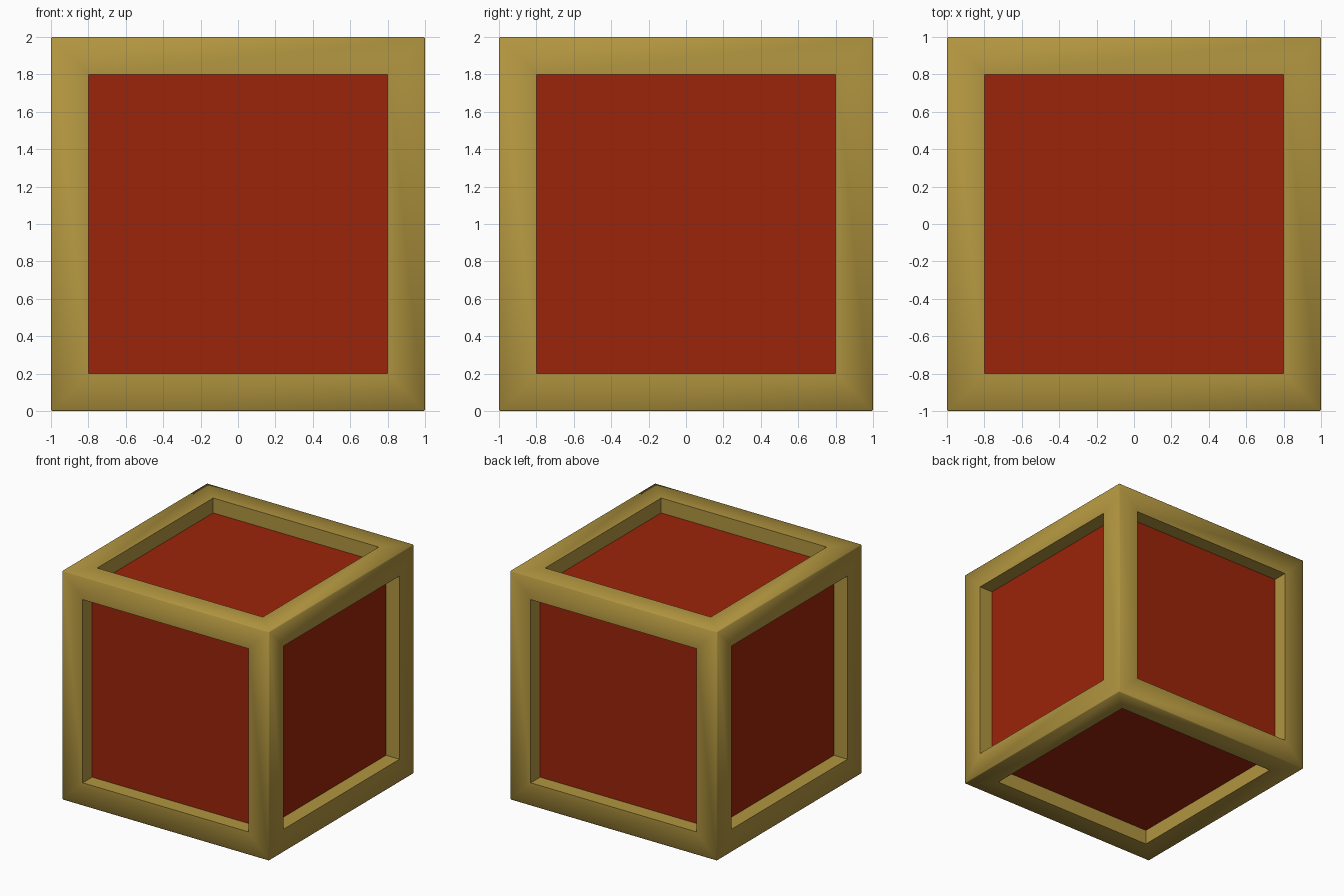
import bpy, bmesh, math

if "Cube" in bpy.data.objects:
    bpy.data.objects.remove(bpy.data.objects["Cube"])


def material(name, color):
    m = bpy.data.materials.new(name)
    m.diffuse_color = color
    m.use_nodes = True
    m.node_tree.nodes["Principled BSDF"].inputs["Base Color"].default_value = m.diffuse_color
    return m


def add_object(name, bm, mat):
    bmesh.ops.recalc_face_normals(bm, faces=bm.faces)
    me = bpy.data.meshes.new(name)
    bm.to_mesh(me)
    bm.free()
    me.materials.append(mat)
    ob = bpy.data.objects.new(name, me)
    bpy.context.collection.objects.link(ob)
    ob.location.z = 1.0
    return ob


BAR = 0.2      # frame bar width
PANEL = 0.87   # panel distance from the centre

# Frame: cube with every face inset and pushed in until the twelve bars are square
bm = bmesh.new()
bmesh.ops.create_cube(bm, size=2.0)
outer = list(bm.edges)
panels = list(bm.faces)
bmesh.ops.inset_individual(bm, faces=panels, thickness=BAR, use_even_offset=True)
bmesh.ops.inset_individual(bm, faces=panels, thickness=0.0, depth=-BAR, use_even_offset=True)
bmesh.ops.delete(bm, geom=panels, context='FACES_ONLY')
bmesh.ops.remove_doubles(bm, verts=bm.verts, dist=0.001)

# Tiny softened edge on the outside corners only
outer = [e for e in bm.edges
         if all(sum(abs(c) > 0.99 for c in v.co) == 3 for v in e.verts)]
bmesh.ops.bevel(bm, geom=outer, offset=0.006, segments=1,
                affect='EDGES', profile=0.5)
frame = add_object("crate_frame", bm, material("ochre", (0.44, 0.30, 0.05, 1)))
bpy.context.view_layer.objects.active = frame
frame.select_set(True)
bpy.ops.object.shade_smooth_by_angle(angle=math.radians(60))

# Inner box: its sides show as the recessed red panels
bm = bmesh.new()
bmesh.ops.create_cube(bm, size=2 * PANEL)
add_object("crate_panels", bm, material("red", (0.33, 0.018, 0.003, 1)))
